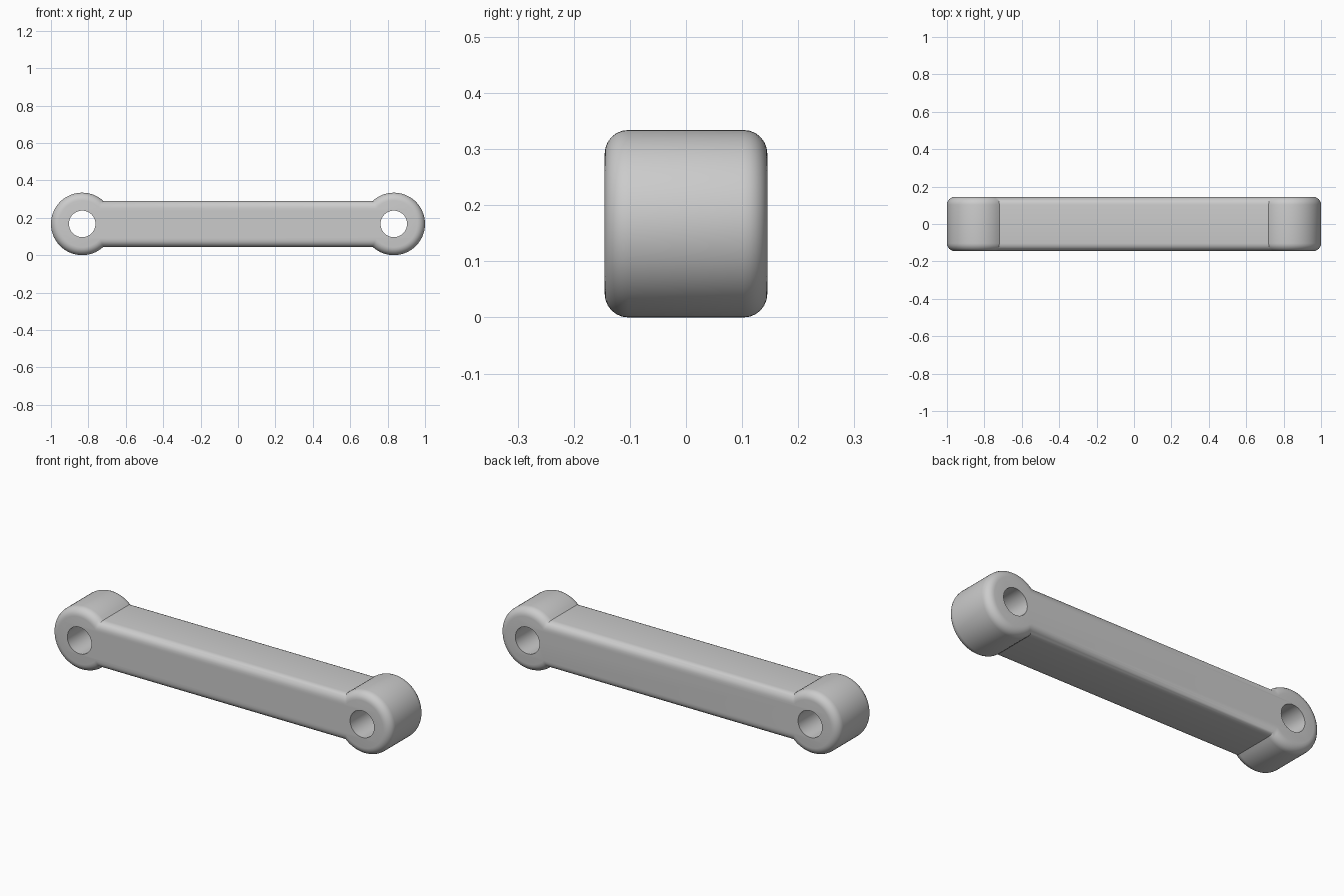
import bpy, bmesh
from math import sin, cos, pi, asin, radians

if "Cube" in bpy.data.objects:
    bpy.data.objects.remove(bpy.data.objects["Cube"])

EYE_X, MID_Z, EYE_R = 0.833, 0.167, 0.167
BAR_H, HALF_Y, FILLET = 0.123, 0.145, 0.042
HOLE_R, ARC_SEGS, STEPS = 0.071, 44, 6


def outline(d):
    """Dog-bone outline (two eyes joined by a bar), shrunk inward by d."""
    r, h = EYE_R - d, BAR_H - d
    a = pi - asin(h / r)
    right = [-a + 2 * a * i / ARC_SEGS for i in range(ARC_SEGS + 1)]
    pts = [(EYE_X + r * cos(t), r * sin(t)) for t in right]
    return pts + [(-x, -z) for x, z in pts]


# Link body: outlines lofted front to back with rounded rims
levels = []
for i in range(STEPS + 1):
    t = pi / 2 * i / STEPS
    levels.append((FILLET * (1 - sin(t)), -HALF_Y + FILLET * (1 - cos(t))))
levels += [(d, -y) for d, y in reversed(levels)]

bm = bmesh.new()
rings = [[bm.verts.new((x, y, MID_Z + z)) for x, z in outline(d)]
         for d, y in levels]
n = len(rings[0])
for a, b in zip(rings, rings[1:]):
    for i in range(n):
        j = (i + 1) % n
        bm.faces.new((a[i], a[j], b[j], b[i]))
bm.faces.new(rings[0])
bm.faces.new(rings[-1])
bmesh.ops.recalc_face_normals(bm, faces=bm.faces)
mesh = bpy.data.meshes.new("link_bar")
bm.to_mesh(mesh)
bm.free()
link = bpy.data.objects.new("link_bar", mesh)
bpy.context.collection.objects.link(link)

# Pin holes through both eyes
for side in (-1, 1):
    bpy.ops.mesh.primitive_cylinder_add(
        vertices=48, radius=HOLE_R, depth=1,
        location=(side * EYE_X, 0, MID_Z), rotation=(pi / 2, 0, 0))
    cutter = bpy.context.object
    cutter.name = "hole_cutter"
    cutter.hide_render = True
    cut = link.modifiers.new("pin_hole", 'BOOLEAN')
    cut.operation = 'DIFFERENCE'
    cut.solver = 'EXACT'
    cut.object = cutter
    bpy.ops.object.select_all(action='DESELECT')
    link.select_set(True)
    bpy.context.view_layer.objects.active = link
    bpy.ops.object.modifier_apply(modifier=cut.name)
    bpy.data.objects.remove(cutter, do_unlink=True)

bpy.ops.object.shade_smooth_by_angle(angle=radians(30))
